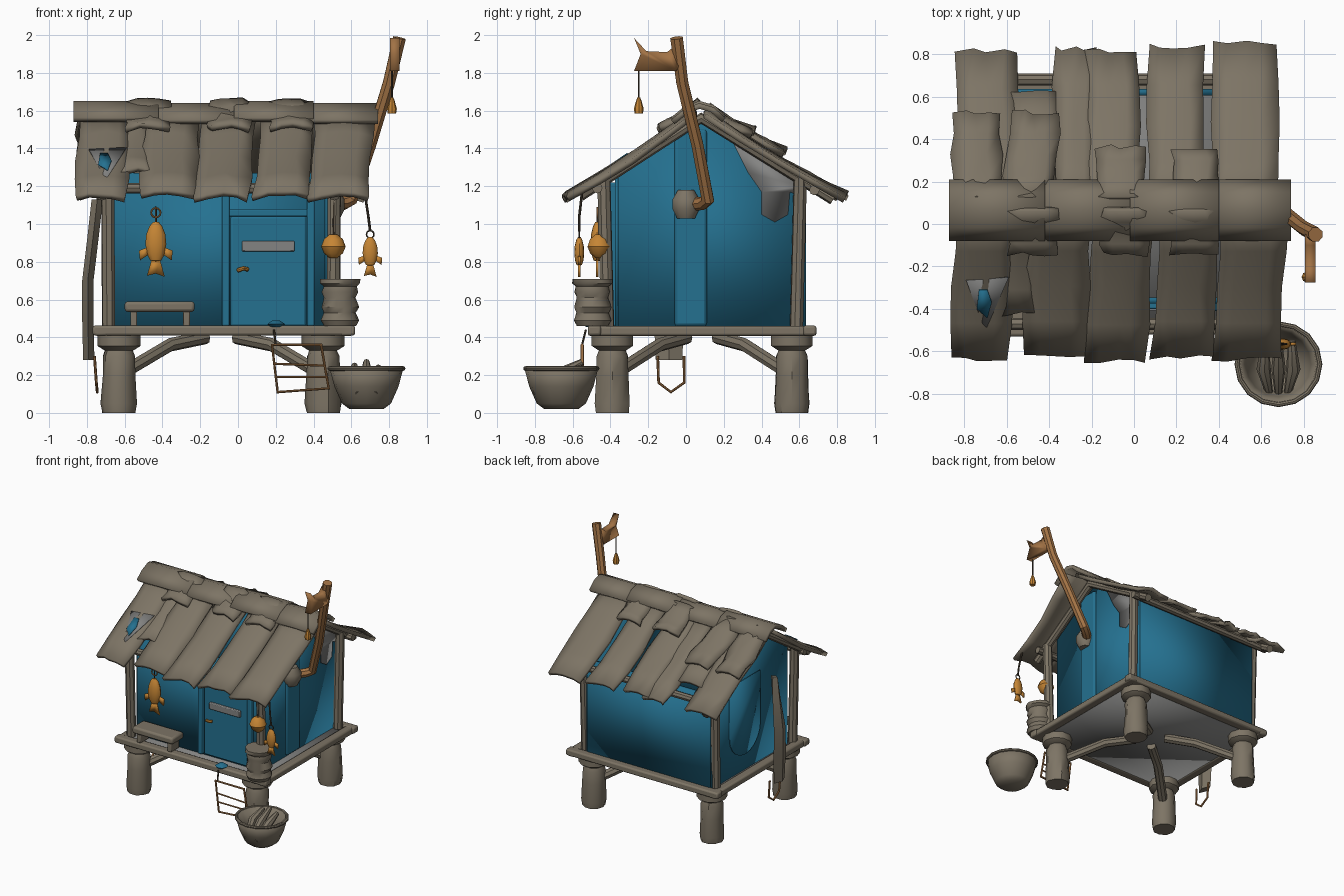
import bpy, math, random
from mathutils import Vector

if "Cube" in bpy.data.objects:
    bpy.data.objects.remove(bpy.data.objects["Cube"])
random.seed(4)

def material(name, c):
    m = bpy.data.materials.new(name)
    m.diffuse_color = (*c, 1)
    m.use_nodes = True
    m.node_tree.nodes["Principled BSDF"].inputs["Base Color"].default_value = m.diffuse_color
    return m

WOOD = material("weathered wood", (0.205, 0.175, 0.13))
BLUE = material("blue paint", (0.018, 0.165, 0.28))
ORANGE = material("orange", (0.56, 0.235, 0.035))
POLE = material("warm wood", (0.36, 0.17, 0.06))
GREY = material("bare grey", (0.23, 0.23, 0.225))
CORD = material("dark cord", (0.06, 0.045, 0.03))

def smooth(o, angle=40):
    bpy.ops.object.select_all(action='DESELECT')
    o.select_set(True)
    bpy.context.view_layer.objects.active = o
    bpy.ops.object.shade_smooth_by_angle(angle=math.radians(angle))

def mesh(name, verts, faces, mat, solid=0, offset=0, bevel=0):
    me = bpy.data.meshes.new(name)
    me.from_pydata(verts, [], faces)
    me.materials.append(mat)
    o = bpy.data.objects.new(name, me)
    bpy.context.collection.objects.link(o)
    smooth(o)
    if solid:
        s = o.modifiers.new("thickness", 'SOLIDIFY')
        s.thickness, s.offset = solid, offset
    if bevel:
        b = o.modifiers.new("soft edge", 'BEVEL')
        b.width, b.segments = bevel, 2
    return o

def box(name, x, y, z, mat, bevel=0.012):
    v = [(a, b, c) for a in x for b in y for c in z]
    f = [(0, 1, 3, 2), (4, 6, 7, 5), (0, 4, 5, 1), (2, 3, 7, 6), (0, 2, 6, 4), (1, 5, 7, 3)]
    return mesh(name, v, f, mat, bevel=bevel)

def plate(name, pts, axis, pos, mat, thick=0.008):
    """Flat polygon facing x (points are y,z) or y (points are x,z)."""
    v = [(pos, a, b) if axis == 'x' else (a, pos, b) for a, b in pts]
    return mesh(name, v, [tuple(range(len(v)))], mat, thick)

def rect(a, b, c, d):
    return [(a, c), (b, c), (b, d), (a, d)]

def tube(name, pts, r, mat, radii=None, closed=False, res=2):
    cu = bpy.data.curves.new(name, 'CURVE')
    cu.dimensions, cu.bevel_depth, cu.bevel_resolution, cu.use_fill_caps = '3D', r, res, True
    sp = cu.splines.new('POLY')
    sp.points.add(len(pts) - 1)
    sp.use_cyclic_u = closed
    for i, p in enumerate(pts):
        sp.points[i].co = (*p, 1)
        sp.points[i].radius = radii[i] if radii else 1
    o = bpy.data.objects.new(name, cu)
    bpy.context.collection.objects.link(o)
    cu.materials.append(mat)
    bpy.ops.object.select_all(action='DESELECT')
    o.select_set(True)
    bpy.context.view_layer.objects.active = o
    bpy.ops.object.convert(target='MESH')
    smooth(bpy.context.object)

def lathe(name, prof, c, mat, n=14, sy=1, solid=0, wobble=0):
    v, f = [], []
    for r, z in prof:
        for i in range(n):
            a, k = 2 * math.pi * i / n, r * (1 + random.uniform(-wobble, wobble))
            v.append((c[0] + k * math.cos(a), c[1] + sy * k * math.sin(a), z))
    for j in range(len(prof) - 1):
        f += [(j*n + i, j*n + (i+1) % n, (j+1)*n + (i+1) % n, (j+1)*n + i) for i in range(n)]
    f.append(tuple(range(n))[::-1])
    if not solid:
        f.append(tuple(range((len(prof) - 1) * n, len(prof) * n)))
    return mesh(name, v, f, mat, solid, -1)

# Legs, collars and braces
CX, CY = -0.09, 0.085
for sx in (-1, 1):
    for sy in (-1, 1):
        x, y = CX + sx * 0.54, CY + sy * 0.475
        lathe("leg", [(.088, 0), (.095, .05), (.088, .2), (.085, .3), (.07, .34)], (x, y), WOOD, 10, wobble=.04)
        lathe("leg_collar", [(.075, .33), (.115, .355), (.115, .41)], (x, y), WOOD, 10)
        tube("brace", [(x, y, .20), (x - sx*.27, y - sy*.25, .36), (CX + sx*.08, CY + sy*.08, .40)], .036, WOOD)
        # Corner posts
        tube("corner_post", [(CX + sx*.595, CY + sy*.5, .45), (CX + sx*.6, CY + sy*.52, 1.24)], .036, WOOD)

# Platform
mesh("floor", [(-.73, -.49, .43), (.58, -.49, .43), (.58, .66, .43), (-.73, .66, .43)], [(0, 1, 2, 3)], GREY, .03)
for y in (-.52, .62):
    box("long_floor_beam", (-.77, .62), (y, y + .07), (.41, .462), WOOD)
for x in (-.76, .54):
    box("short_floor_beam", (x, x + .07), (-.52, .69), (.408, .46), WOOD)

# Walls
X0, X1, Y0, Y1 = -.66, .46, -.36, .62
G = [(Y0, .45), (Y1, .45), (Y1, 1.22), (.08, 1.55), (Y0, 1.27)]
plate("right_gable_wall", G, 'x', X1, BLUE, .03)
plate("left_gable_wall", G, 'x', X0, BLUE, .03)
plate("front_wall", rect(X0, X1, .45, 1.27), 'y', Y0, BLUE, .03)
plate("back_wall", rect(X0, X1, .45, 1.22), 'y', Y1, BLUE, .03)
plate("bare_patch", [(.25, 1.43), (.62, 1.2), (.62, 1.14), (.55, 1.17), (.54, 1.05), (.47, 1.01),
      (.40, 1.05), (.40, 1.17), (.33, 1.27)], 'x', X1 + .018, GREY)
box("right_wall_strip", (.45, .495), (-.06, .11), (.46, 1.5), BLUE, .015)
plate("left_wall_panel", [(.2 + .2*math.cos(a), .78 + .2*math.sin(a)) for a in
      [math.pi * (1 + i / 10) for i in range(11)]] + [(.4, 1.2), (0, 1.2)], 'x', X0 - .019, BLUE)

# Door
for x in (-.065, .385):
    box("door_frame", (x - .02, x + .02), (-.41, -.36), (.46, 1.22), BLUE, .008)
box("door_panel", (-.04, .36), (-.39, -.36), (.46, 1.04), BLUE, .01)
box("door_lintel", (-.06, .38), (-.4, -.36), (1.04, 1.08), BLUE, .008)
box("door_slat", (.02, .3), (-.41, -.385), (.855, .91), GREY, .006)
tube("door_handle", [(.0, -.41, .755), (.03, -.43, .765), (.05, -.41, .76)], .012, ORANGE)

# Roof beams
for x in (-.72, .51):
    tube("rafter", [(x, -.56, 1.15), (x, .08, 1.56), (x, .78, 1.13)], .03, WOOD)
for y, z in ((-.47, 1.19), (.68, 1.18)):
    tube("eave_beam", [(-.76, y, z), (.58, y, z)], .028, WOOD)

# Roof planks: curved boards running down the slope
def plank(name, x0, x1, top, bot, lean=0.0, arch=.025, n=4):
    v, f = [], []
    for i in range(n + 1):
        u = i / n
        for j in range(n + 1):
            t = j / n
            w = random.uniform(-.012, .012)
            x = x0 + (x1 - x0) * t + lean * u + w
            y = top[0] + (bot[0] - top[0]) * u + (w if i == n else 0)
            z = top[1] + (bot[1] - top[1]) * u + arch * (1 - (2*t - 1)**2) - .02 * math.sin(math.pi * u) + w * .6
            v.append((x, y, z))
    for i in range(n):
        for j in range(n):
            a = i * (n + 1) + j
            f.append((a, a + 1, a + n + 2, a + n + 1))
    mesh(name, v, f, WOOD, .03)

FRONT = [(-.83, -.56, -.63, 1.13), (-.49, -.2, -.62, 1.14), (-.19, .09, -.64, 1.13),
         (.12, .4, -.62, 1.14), (.41, .72, -.63, 1.13)]
for a, b, y, z in FRONT:
    plank("front_roof_plank", a, b, (.05, 1.575), (y, z), -.035)
plank("front_short_plank", -.62, -.46, (.05, 1.555), (-.42, 1.26))
BACK = [(-.83, -.54, .81, 1.14), (-.37, -.18, .82, 1.14), (-.23, .02, .81, 1.15),
        (.07, .33, .83, 1.14), (.37, .68, .845, 1.13)]
for a, b, y, z in BACK:
    plank("back_roof_plank", a, b, (.1, 1.575), (y, z), -.005)
plank("back_middle_plank", -.58, -.36, (.1, 1.555), (.62, 1.25))
plank("back_patch_plank", -.85, -.63, (.12, 1.6), (.52, 1.37))
plank("back_patch_plank", -.61, -.38, (.12, 1.6), (.52, 1.37), .03)
plank("back_patch_plank", -.17, .05, (.12, 1.61), (.36, 1.48))
plank("back_patch_plank", .19, .4, (.12, 1.6), (.35, 1.47), -.01)

# Ridge cap and its saddle boards
SEC = [(-.07, 1.54), (-.01, 1.59), (.07, 1.625), (.14, 1.605), (.2, 1.55)]
for k, (a, b) in enumerate([(-.87, -.42), (-.46, .02), (-.02, .4), (.36, .74)]):
    v = [(x, y, z + (.012 if k % 2 == 0 else 0)) for x in (a, b) for y, z in SEC]
    mesh("ridge_cap", v, [(i, i + 1, i + 6, i + 5) for i in range(4)], WOOD, .03)
for a, b in ((-.59, -.36), (-.15, .07), (.17, .39)):
    plank("saddle_board", a, b, (.07, 1.64), (-.14, 1.5), 0, .02)

# Torn hole in the front left plank, laid on the slope
def slope_patch(name, pts, lift, mat):
    v = [(x, -.59 + (z - 1.14) * 1.475, z + lift) for x, z in pts]
    mesh(name, v, [tuple(range(len(v)))], mat, .006)
slope_patch("torn_hole", [(-.79, 1.36), (-.59, 1.37), (-.7, 1.2)], .034, GREY)
slope_patch("blue_underlay", [(-.73, 1.33), (-.69, 1.33), (-.67, 1.29), (-.69, 1.24), (-.74, 1.27)], .044, BLUE)

# Leaning sign pole with tail-shaped board and lantern
tube("sign_pole", [(.47, 0, 1.1), (.56, .09, 1.11), (.6, .115, 1.13), (.7, .06, 1.42), (.8, -.02, 1.75), (.855, -.05, 1.985)],
     .036, POLE, [1, 1, 1, .95, .95, 1])
lathe("pole_mount", [(.05, 1.03), (.075, 1.08), (.075, 1.13), (.045, 1.18)], (.49, 0), WOOD, 10)
plate("sign_board", [(-.04, 1.83), (-.05, 1.95), (-.1, 1.91), (-.21, 1.915), (-.275, 1.985), (-.24, 1.9),
      (-.275, 1.81), (-.05, 1.81)], 'x', .83, POLE, .05)
tube("lantern_cord", [(.815, -.25, 1.84), (.815, -.25, 1.65)], .005, CORD)
lathe("lantern", [(.008, 1.67), (.015, 1.65), (.026, 1.61), (.022, 1.585)][::-1], (.815, -.25), ORANGE, 8)

# Hanging fish
def fish(x, y, top, h, w):
    prof = [(.0, .28), (.25, .3), (.42, .42), (.5, .6), (.45, .78), (.3, .92), (.12, 1)]
    lathe("fish_body", [(r * w + .003, top - h + s * h) for r, s in prof], (x, y), ORANGE, 12, .65)
    b = top - h
    plate("fish_tail", [(x - .2*w, b + .33*h), (x - .45*w, b + .02*h), (x, b + .06*h), (x + .45*w, b),
          (x + .2*w, b + .33*h)], 'y', y, ORANGE, .012)
    for s in (-1, 1):
        plate("fish_fin", [(x + s*.35*w, b + .55*h), (x + s*.85*w, b + .48*h), (x + s*.8*w, b + .3*h),
              (x + s*.4*w, b + .4*h)], 'y', y, ORANGE, .012)
def ring(name, c, r, t, mat):
    tube(name, [(c[0] + r*math.cos(i*.5236), c[1], c[2] + r*math.sin(i*.5236)) for i in range(12)], t, mat, closed=True)
fish(-.435, -.47, 1.01, .29, .105)
ring("fish_ring", (-.435, -.47, 1.06), .025, .005, POLE)
tube("fish_hook", [(-.435, -.36, 1.09), (-.435, -.47, 1.085), (-.435, -.47, 1.0)], .005, CORD)
fish(.7, -.565, .93, .21, .075)
ring("small_fish_ring", (.7, -.565, .945), .02, .004, CORD)
tube("small_fish_cord", [(.67, -.55, 1.17), (.69, -.565, 1.04), (.7, -.565, .96)], .007, CORD)
lathe("round_fish", [(.02, .82), (.05, .845), (.065, .88), (.05, .92), (.02, .945)], (.505, -.46), ORANGE, 10)
tube("round_fish_cord", [(.51, -.46, 1.2), (.505, -.46, .94)], .006, CORD)

# Bench
box("bench_seat", (-.6, -.23), (-.53, -.38), (.535, .59), WOOD, .015)
for x in (-.57, -.29):
    box("bench_leg", (x, x + .035), (-.51, -.4), (.46, .54), WOOD, .006)

# Tied sack stack on the deck corner
lathe("sack_stack", [(.085, .46), (.1, .49), (.085, .53), (.1, .56), (.085, .61), (.095, .64), (.088, .67),
      (.108, .685), (.105, .71)], (.54, -.495), WOOD, 14, wobble=.04)

# Basket of fish
lathe("basket", [(.09, .02), (.13, .05), (.17, .14), (.195, .235)], (.68, -.66), WOOD, 16, solid=.018)
ring_pts = [(.68 + .195*math.cos(i*math.pi/8), -.66 + .19*math.sin(i*math.pi/8), .235) for i in range(16)]
tube("basket_rim", ring_pts, .012, WOOD, closed=True)
for dx, t in ((-.07, .25), (0, .27), (.07, .24)):
    tube("basket_fish", [(.68 + dx*.6, -.8, .1), (.68 + dx, -.68, .2), (.68 + dx*.9, -.55, t)], .034, WOOD, [.5, 1, .5])

# Wire rack hung from the deck edge
R = [(.18, .36), (.44, .36), (.48, .13), (.21, .11)]
tube("rack_frame", [(x, -.55, z) for x, z in R], .009, POLE, closed=True)
for a, b in (((.19, .26), (.46, .25)), ((.2, .19), (.47, .19))):
    tube("rack_bar", [(a[0], -.55, a[1]), (b[0], -.55, b[1])], .006, POLE)
tube("rack_tie", [(.2, -.55, .36), (.19, -.53, .44)], .006, CORD)
lathe("blue_scrap", [(.03, .455), (.05, .47), (.02, .49)], (.2, -.5), BLUE, 7)

# Long board leaning on the left side, with a wire loop
v, f = [], []
for z, w, x in ((.28, .07, -.79), (.5, .08, -.795), (.7, .075, -.795), (.95, .05, -.765), (1.13, .02, -.745)):
    v += [(x - .03, -.09, z), (x, -.09 + w, z), (x + .03, -.09, z), (x, -.09 - w, z)]
for k in range(4):
    f += [(4*k + i, 4*k + (i+1) % 4, 4*k + 4 + (i+1) % 4, 4*k + 4 + i) for i in range(4)]
mesh("leaning_board", v, f + [(3, 2, 1, 0), (16, 17, 18, 19)], WOOD)
tube("board_loop", [(-.76, -.15, .3), (-.75, -.145, .16), (-.745, -.08, .11), (-.75, -.01, .16), (-.76, -.01, .3)], .008, POLE)
